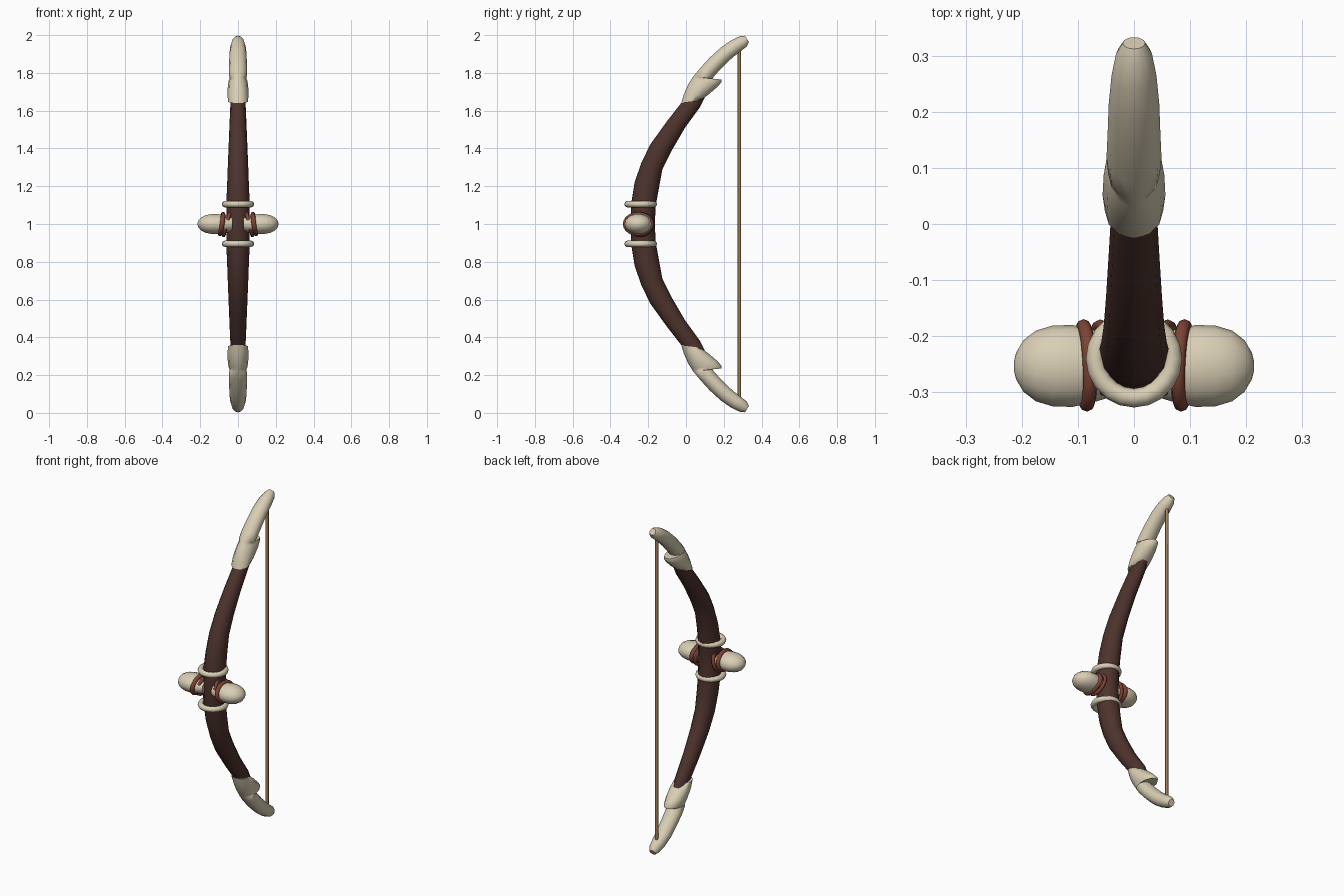
import bpy, bmesh, math
from mathutils import Vector

cube = bpy.data.objects.get("Cube")
if cube:
    bpy.data.objects.remove(cube, do_unlink=True)


def material(name, rgb):
    m = bpy.data.materials.new(name)
    m.use_nodes = True
    m.diffuse_color = (*rgb, 1)
    bsdf = next(n for n in m.node_tree.nodes if n.type == "BSDF_PRINCIPLED")
    bsdf.inputs["Base Color"].default_value = (*rgb, 1)
    bsdf.inputs["Roughness"].default_value = 0.8
    return m


BONE = material("bone", (0.70, 0.62, 0.46))
WOOD = material("dark wood", (0.075, 0.033, 0.026))
LEATHER = material("red leather", (0.21, 0.058, 0.036))
CORD = material("tan cord", (0.36, 0.22, 0.09))

GRIP = Vector((0, 0, 1))  # every part is modelled around mid height


def finish(bm, name, mat, mirror=None, angle=55):
    """Turn a bmesh into a smooth shaded object, mirrored about mid height or side."""
    bmesh.ops.recalc_face_normals(bm, faces=bm.faces)
    mesh = bpy.data.meshes.new(name)
    bm.to_mesh(mesh)
    bm.free()
    mesh.materials.append(mat)
    ob = bpy.data.objects.new(name, mesh)
    ob.location = GRIP
    bpy.context.collection.objects.link(ob)
    bpy.ops.object.select_all(action="DESELECT")
    ob.select_set(True)
    bpy.context.view_layer.objects.active = ob
    bpy.ops.object.shade_smooth_by_angle(angle=math.radians(angle))
    if mirror:
        mod = ob.modifiers.new("Mirror", "MIRROR")
        mod.use_axis = [axis == mirror for axis in "XYZ"]
    return ob


def loft(name, mat, rings, sides=12, mirror=None, cap_start=True):
    """Skin ellipses, each given as (centre, first radius vector, second radius vector)."""
    bm = bmesh.new()
    loops = []
    for c, u, v in rings:
        turns = [2 * math.pi * i / sides for i in range(sides)]
        loops.append([bm.verts.new(c + u * math.cos(t) + v * math.sin(t)) for t in turns])
    for a, b in zip(loops, loops[1:]):
        for i in range(sides):
            j = (i + 1) % sides
            bm.faces.new((a[i], a[j], b[j], b[i]))
    if cap_start:
        bm.faces.new(loops[0])
    bm.faces.new(loops[-1])
    return finish(bm, name, mat, mirror)


def side_rings(sections):
    """Rings from (front y, front z, back y, back z, half width)."""
    out = []
    for fy, fz, by, bz, w in sections:
        front, back = Vector((0, fy, fz)), Vector((0, by, bz))
        out.append(((front + back) / 2, (back - front) / 2, Vector((w, 0, 0))))
    return out


def band(name, mat, centre, u, v, thick, mirror, sides=20):
    """Closed elliptical band with a round cross-section."""
    bm = bmesh.new()
    axis = u.cross(v).normalized()
    loops = []
    for i in range(sides):
        t = 2 * math.pi * i / sides
        arm = u * math.cos(t) + v * math.sin(t)
        out = arm.normalized()
        loops.append([bm.verts.new(centre + arm + thick * (out * math.cos(s) + axis * math.sin(s)))
                      for s in (math.tau * k / 8 for k in range(8))])
    for i in range(sides):
        a, b = loops[i], loops[(i + 1) % sides]
        for k in range(8):
            n = (k + 1) % 8
            bm.faces.new((a[k], a[n], b[n], b[k]))
    return finish(bm, name, mat, mirror)


# Curved wooden limbs, thickest at the grip
loft("limbs", WOOD, side_rings([
    (-0.295, 0.0, -0.165, 0.0, 0.062),
    (-0.29, 0.11, -0.16, 0.10, 0.062),
    (-0.272, 0.22, -0.145, 0.18, 0.058),
    (-0.238, 0.32, -0.125, 0.29, 0.054),
    (-0.19, 0.42, -0.075, 0.39, 0.050),
    (-0.10, 0.545, -0.005, 0.51, 0.045),
    (-0.01, 0.66, 0.075, 0.62, 0.040),
    (0.03, 0.71, 0.10, 0.67, 0.036)]),
    mirror="Z", cap_start=False)

# Horn tips with a spur on the back, then a slimmer hooked end
loft("horn_tips", BONE, side_rings([
    (-0.025, 0.64, 0.072, 0.652, 0.052),
    (-0.012, 0.685, 0.115, 0.682, 0.056),
    (0.010, 0.735, 0.165, 0.725, 0.054),
    (0.028, 0.765, 0.188, 0.750, 0.050),
    (0.036, 0.778, 0.188, 0.765, 0.044),
    (0.042, 0.785, 0.136, 0.767, 0.046),
    (0.075, 0.825, 0.160, 0.795, 0.049),
    (0.125, 0.880, 0.198, 0.835, 0.047),
    (0.185, 0.935, 0.245, 0.880, 0.045),
    (0.240, 0.973, 0.290, 0.915, 0.040),
    (0.285, 0.994, 0.322, 0.940, 0.032),
    (0.312, 0.997, 0.333, 0.964, 0.020)]),
    mirror="Z")

# Bone rings above and below the grip
band("grip_rings", BONE, Vector((0, -0.24, 0.105)),
     Vector((0.069, 0, 0)), Vector((0, 0.070, 0)), 0.017, "Z")

# Rounded bone pegs on both sides of the grip
pegs = [(0.03, 0.052), (0.07, 0.064), (0.11, 0.073), (0.145, 0.072),
        (0.175, 0.063), (0.197, 0.046), (0.210, 0.024), (0.214, 0.008)]
loft("side_pegs", BONE,
     [(Vector((x, -0.253, 0)), Vector((0, r, 0)), Vector((0, 0, r * 0.74))) for x, r in pegs],
     sides=14, mirror="X")

# Leather bindings around the pegs, plus a tilted inner wrap
band("peg_bindings", LEATHER, Vector((0.087, -0.252, 0)),
     Vector((0.003, 0.070, 0)), Vector((-0.008, 0, 0.052)), 0.0125, "X")
band("inner_wraps", LEATHER, Vector((0.060, -0.240, 0)),
     Vector((0, 0.060, 0)), Vector((-0.016, 0, 0.060)), 0.010, "X")

# Straight string between the horn tips
loft("bow_string", CORD,
     [(Vector((0, 0.282, z)), Vector((0.009, 0, 0)), Vector((0, 0.009, 0))) for z in (-0.915, 0.915)],
     sides=8)
